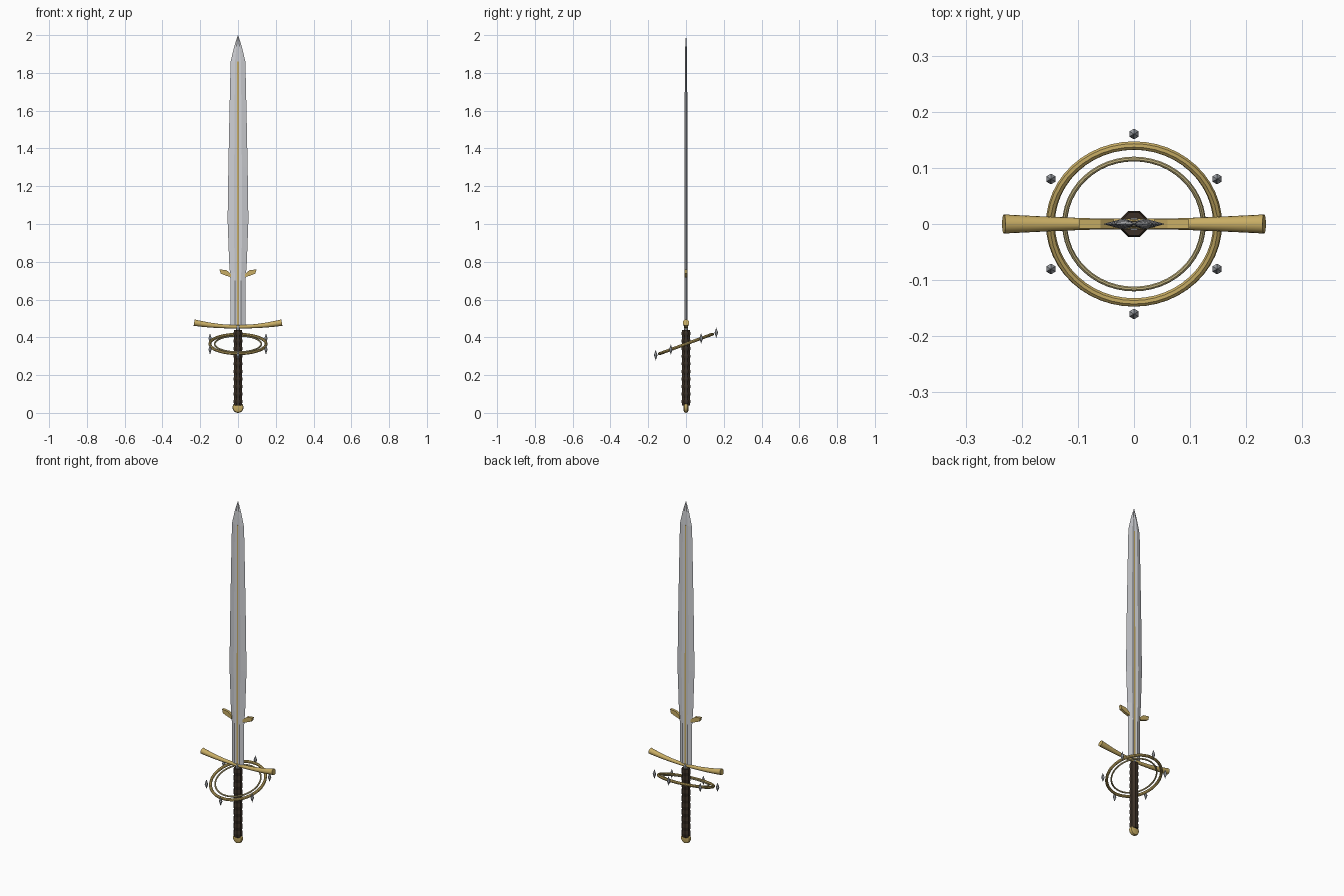
import bpy, bmesh, math
from mathutils import Vector, Matrix

if "Cube" in bpy.data.objects:
    bpy.data.objects.remove(bpy.data.objects["Cube"])


def material(name, color):
    m = bpy.data.materials.new(name)
    m.diffuse_color = (*color, 1)
    m.use_nodes = True
    m.node_tree.nodes["Principled BSDF"].inputs["Base Color"].default_value = m.diffuse_color
    return m


GOLD = material("gold", (0.58, 0.42, 0.13))
PALE = material("pale_gold", (0.55, 0.46, 0.22))
BROWN = material("dark_leather", (0.045, 0.03, 0.02))
STEEL = material("steel", (0.62, 0.63, 0.66))
GREY = material("dark_steel", (0.4, 0.42, 0.45))


def finish(name, bm, mat, smooth=False):
    bmesh.ops.remove_doubles(bm, verts=bm.verts, dist=1e-5)
    bmesh.ops.recalc_face_normals(bm, faces=bm.faces)
    me = bpy.data.meshes.new(name)
    bm.to_mesh(me)
    bm.free()
    ob = bpy.data.objects.new(name, me)
    bpy.context.collection.objects.link(ob)
    me.materials.append(mat)
    for p in me.polygons:
        p.use_smooth = False
    if smooth:
        bpy.ops.object.select_all(action='DESELECT')
        ob.select_set(True)
        bpy.context.view_layer.objects.active = ob
        bpy.ops.object.shade_smooth_by_angle(angle=math.radians(40))
    return ob


def loft(name, rings, mat, closed=False, smooth=False):
    """Skin a list of equal-length point rings, with caps unless closed."""
    bm = bmesh.new()
    vs = [[bm.verts.new(p) for p in r] for r in rings]
    n = len(vs[0])
    pairs = list(zip(vs, vs[1:])) + ([(vs[-1], vs[0])] if closed else [])
    for a, b in pairs:
        for i in range(n):
            j = (i + 1) % n
            bm.faces.new((a[i], a[j], b[j], b[i]))
    if not closed:
        bm.faces.new(vs[0])
        bm.faces.new(vs[-1])
    return finish(name, bm, mat, smooth)


def circle(r, z, n, turn=0.0):
    return [(r * math.cos(turn + math.tau * i / n),
             r * math.sin(turn + math.tau * i / n), z) for i in range(n)]


# Blade: fullered section, (z, half width, half thickness)
stations = [(0.465, 0.040, 0.009), (0.70, 0.040, 0.009), (0.80, 0.047, 0.009),
            (1.02, 0.055, 0.009), (1.30, 0.051, 0.008), (1.60, 0.045, 0.007),
            (1.86, 0.039, 0.006), (1.94, 0.020, 0.004), (2.0, 0.0008, 0.0005)]
loft("blade", [[(w, 0, z), (.4 * w, t, z), (0, .5 * t, z), (-.4 * w, t, z),
                (-w, 0, z), (-.4 * w, -t, z), (0, -.5 * t, z), (.4 * w, -t, z)]
               for z, w, t in stations], STEEL)

# Gold inlay running along the fuller
loft("blade_inlay", [[(s * a, u * (.5 * t + .0015), z)
                      for s, u in ((1, 1), (-1, 1), (-1, -1), (1, -1))]
                     for z, w, t in stations[:7] for a in (0.004,)], GOLD)

# Side lugs above the guard
lug = [(0.036, 0.735), (0.060, 0.755), (0.098, 0.760), (0.092, 0.738),
       (0.066, 0.727), (0.036, 0.718)]
for side, s in (("left", -1), ("right", 1)):
    loft("lug_" + side, [[(s * x, y, z) for x, z in lug] for y in (-.008, .008)], GOLD)

# Curved, flared crossguard
guard = []
for i in range(-12, 13):
    u = i / 12
    c = Vector((0.232 * u, 0, 0.456 + 0.022 * u * u))
    rad = 0.010 + 0.007 * max(0, (abs(u) - 0.3) / 0.7) ** 1.2
    slope = math.atan(2 * 0.022 * u / 0.232)
    guard.append([c + Matrix.Rotation(-slope, 3, 'Y')
                  @ Vector((0, rad * math.cos(a), rad * math.sin(a)))
                  for a in (math.tau * k / 16 for k in range(16))])
loft("crossguard", guard, GOLD, smooth=True)

# Grip: ridged octagonal wrap, and its neck
grip = []
for i in range(21):
    grip.append(circle(0.0255 if i % 2 else 0.0225, 0.04 + 0.02 * i, 8, math.pi / 8))
loft("grip", grip, BROWN)
loft("grip_neck", [circle(0.012, z, 8, math.pi / 8) for z in (0.435, 0.462)], GREY)

# Pommel: round disc facing front
pommel = [[(r * math.cos(a), y, 0.029 + r * math.sin(a))
           for a in (math.tau * k / 24 for k in range(24))]
          for y, r in ((-.012, .018), (-.009, .026), (0, .029), (.009, .026), (.012, .018))]
loft("pommel", pommel, GOLD, smooth=True)

# Tilted floating rings round the grip
tilt = Matrix.Translation((0, 0, 0.365)) @ Matrix.Rotation(math.radians(20.3), 4, 'X')


def ring(name, major, minor, mat):
    rings = []
    for i in range(48):
        a = math.tau * i / 48
        rings.append([tilt @ Vector(((major + minor * math.cos(b)) * math.cos(a),
                                     (major + minor * math.cos(b)) * math.sin(a),
                                     minor * math.sin(b)))
                      for b in (math.tau * k / 8 for k in range(8))])
    loft(name, rings, mat, closed=True, smooth=True)


ring("outer_ring", 0.149, 0.008, GOLD)
ring("inner_ring", 0.1235, 0.0045, PALE)

# Six upright crystal studs around the rings
for k in range(6):
    a = math.radians(30 + 60 * k)
    c = tilt @ Vector((0.171 * math.cos(a), 0.171 * math.sin(a), 0))
    bm = bmesh.new()
    waist = [bm.verts.new(c + Vector(p)) for p in circle(0.0095, 0, 6, math.pi / 6)]
    for h in (-0.028, 0.028):
        tip = bm.verts.new(c + Vector((0, 0, h)))
        for i in range(6):
            bm.faces.new((waist[i], waist[(i + 1) % 6], tip))
    finish(f"crystal_{k + 1}", bm, GREY)
